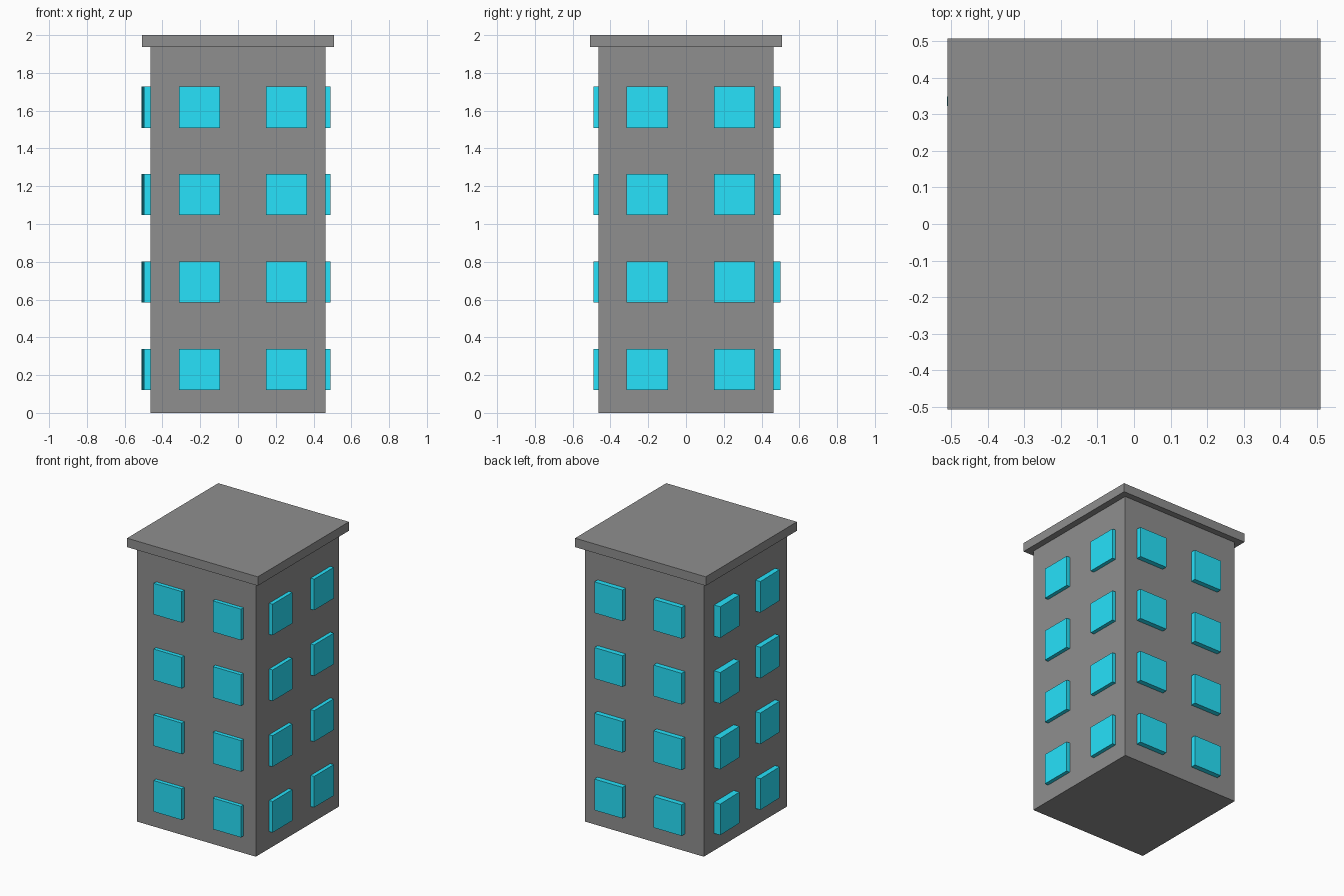
import bpy, bmesh
from mathutils import Matrix, Vector

if "Cube" in bpy.data.objects:
    bpy.data.objects.remove(bpy.data.objects["Cube"])

WALL = 0.463        # half width of the tower
WIN = 0.219         # window side length
FLOORS = [0.23 + 0.463 * i for i in range(4)]


def material(name, colour):
    mat = bpy.data.materials.new(name)
    mat.diffuse_color = (*colour, 1)
    mat.use_nodes = True
    mat.node_tree.nodes["Principled BSDF"].inputs["Base Color"].default_value = mat.diffuse_color
    return mat


glass = material("window_blue", (0.02, 0.76, 0.96))
concrete = material("dark_grey", (0.275, 0.275, 0.275))


def make_boxes(name, boxes, mat, turn=0.0):
    """One object made of boxes, each given as (centre, size)."""
    bm = bmesh.new()
    for centre, size in boxes:
        m = Matrix.Translation(Vector(centre)) @ Matrix.Diagonal((*size, 1))
        bmesh.ops.create_cube(bm, size=1, matrix=m)
    mesh = bpy.data.meshes.new(name)
    bm.to_mesh(mesh)
    bm.free()
    mesh.materials.append(mat)
    ob = bpy.data.objects.new(name, mesh)
    ob.rotation_euler.z = turn
    bpy.context.collection.objects.link(ob)
    return ob


def window_wall(name, axis, side, reach, columns, turn=0.0):
    """Grid of panes standing out of one wall; axis is the wall's normal."""
    inner = WALL - 0.02
    depth, mid = reach - inner, side * (reach + inner) / 2
    boxes = []
    for z in FLOORS:
        for c in columns:
            if axis == "x":
                boxes.append(((mid, c, z), (depth, WIN, WIN)))
            else:
                boxes.append(((c, mid, z), (WIN, depth, WIN)))
    make_boxes(name, boxes, glass, turn)


# Tower and overhanging flat roof
make_boxes("tower_walls", [((0, 0, 0.97), (2 * WALL, 2 * WALL, 1.94))], concrete)
make_boxes("roof_slab", [((0, 0, 1.9685), (1.018, 1.014, 0.063))], concrete)

# Windows, the left set sits very slightly askew
window_wall("front_windows", "y", -1, 0.491, (-0.204, 0.257))
window_wall("back_windows", "y", 1, 0.499, (-0.206, 0.255))
window_wall("right_windows", "x", 1, 0.490, (-0.205, 0.257))
window_wall("left_windows", "x", -1, 0.504, (-0.212, 0.248), turn=0.019)
